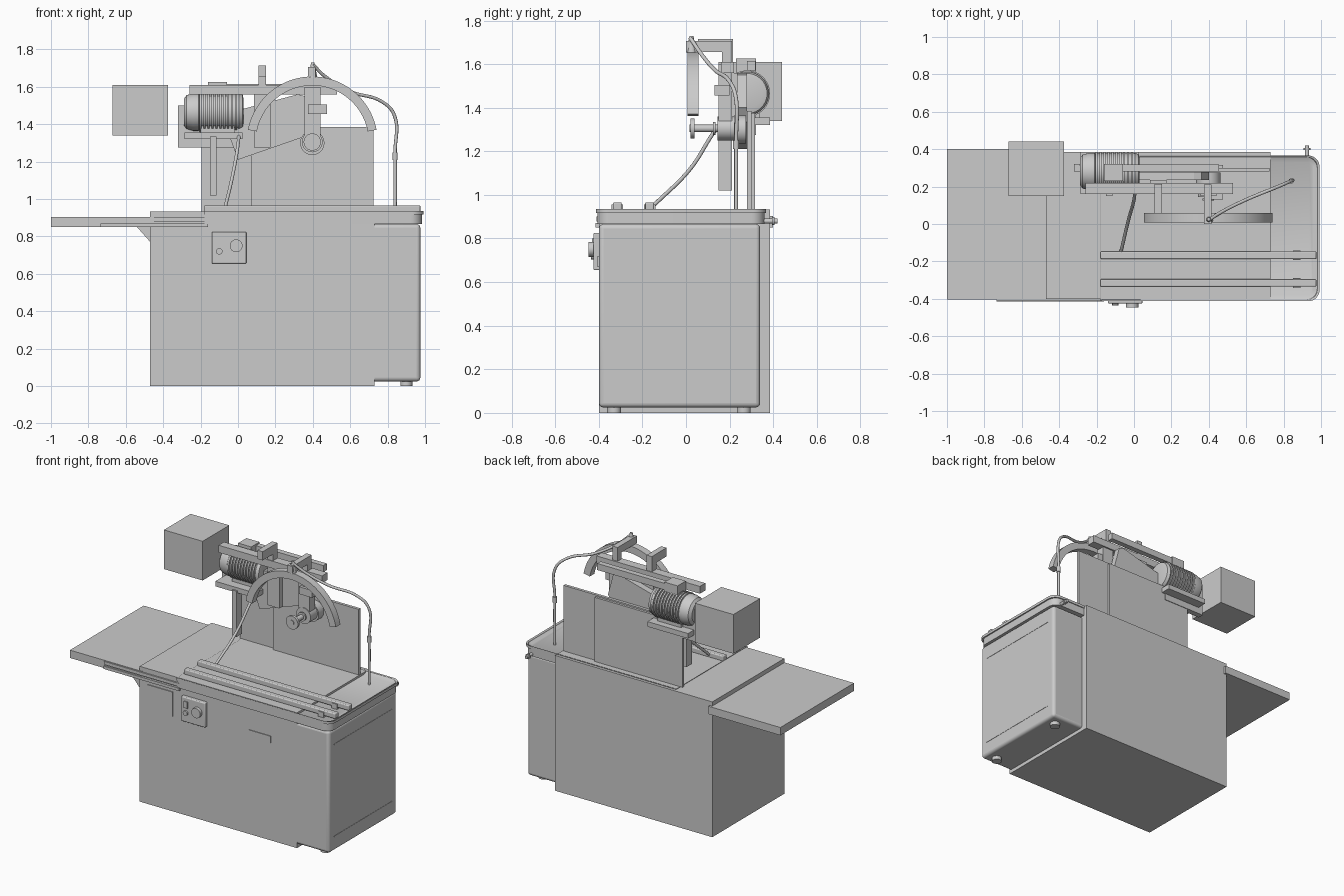
import bpy, bmesh
from math import pi, sin, cos
from mathutils import Vector, Matrix

start_cube = bpy.data.objects.get("Cube")
if start_cube:
    bpy.data.objects.remove(start_cube, do_unlink=True)

grey = bpy.data.materials.new("machine grey")
grey.use_nodes = True
grey.diffuse_color = (.6, .6, .6, 1)
grey.node_tree.nodes["Principled BSDF"].inputs["Base Color"].default_value = grey.diffuse_color


def finish(name, bm, bevel=0, smooth=False):
    """Turn a bmesh into a named object with optional bevel and smooth shading."""
    bmesh.ops.recalc_face_normals(bm, faces=bm.faces)
    mesh = bpy.data.meshes.new(name)
    bm.to_mesh(mesh)
    bm.free()
    mesh.materials.append(grey)
    obj = bpy.data.objects.new(name, mesh)
    bpy.context.collection.objects.link(obj)
    if bevel:
        modifier = obj.modifiers.new("rounded edges", 'BEVEL')
        modifier.width = bevel
        modifier.segments = 4
    if smooth or bevel:
        bpy.ops.object.select_all(action='DESELECT')
        obj.select_set(True)
        bpy.context.view_layer.objects.active = obj
        bpy.ops.object.shade_smooth_by_angle()
    return obj


def box_mesh(x, y, z):
    bm = bmesh.new()
    bmesh.ops.create_cube(bm, size=1)
    for vert in bm.verts:
        vert.co = [low + (high - low) * (c + .5) for c, (low, high) in zip(vert.co, (x, y, z))]
    return bm


def box(name, x, y, z, bevel=0):
    return finish(name, box_mesh(x, y, z), bevel)


def rod(name, start, end, radius, end_radius=None, sides=32):
    """Cylinder or cone between two points."""
    start, end = Vector(start), Vector(end)
    direction = end - start
    bm = bmesh.new()
    place = Matrix.Translation((start + end) / 2) @ direction.to_track_quat('Z', 'Y').to_matrix().to_4x4()
    bmesh.ops.create_cone(bm, cap_ends=True, segments=sides, radius1=radius,
                          radius2=radius if end_radius is None else end_radius,
                          depth=direction.length, matrix=place)
    return finish(name, bm, smooth=True)


def plate(name, outline, y, smooth=False):
    """Extrude an x-z outline from front to back."""
    bm = bmesh.new()
    face = bm.faces.new([bm.verts.new((px, y[0], pz)) for px, pz in outline])
    grown = bmesh.ops.extrude_face_region(bm, geom=[face])["geom"]
    bmesh.ops.translate(bm, vec=(0, y[1] - y[0], 0),
                        verts=[g for g in grown if isinstance(g, bmesh.types.BMVert)])
    return finish(name, bm, smooth=smooth)


def tube(name, points, radius):
    curve = bpy.data.curves.new(name, 'CURVE')
    curve.dimensions = '3D'
    curve.bevel_depth = radius
    curve.use_fill_caps = True
    spline = curve.splines.new('BEZIER')
    spline.bezier_points.add(len(points) - 1)
    for knot, point in zip(spline.bezier_points, points):
        knot.co = point
        knot.handle_left_type = knot.handle_right_type = 'AUTO'
    curve.materials.append(grey)
    obj = bpy.data.objects.new(name, curve)
    bpy.context.collection.objects.link(obj)


# Base: plain block, rounded cabinet, feet and side grooves
box("base_block", (-.47, .73), (-.4, .385), (0, .933))
box("cabinet", (0, .975), (-.399, .34), (.025, .866), .02)
for foot_y in (-.33, .265):
    rod("cabinet_foot", (.9, foot_y, 0), (.9, foot_y, .04), .032)
for line_z in (.125, .76):
    box("side_trim_line", (.97, .977), (-.345, .285), (line_z - .003, line_z + .003))

# Coolant tray with a sunken floor and thin outer lip
def tray(name, x, y, z, depth):
    bm = box_mesh(x, y, z)
    corners = [e for e in bm.edges if abs(e.verts[0].co.z - e.verts[1].co.z) > .001
               and e.verts[0].co.x > .5]
    bmesh.ops.bevel(bm, geom=corners, offset=.06, segments=8, affect='EDGES', profile=.5)
    bm.normal_update()
    top = [max(bm.faces, key=lambda f: f.calc_center_median().z)]
    bmesh.ops.inset_region(bm, faces=top, thickness=.035)
    bmesh.ops.translate(bm, verts=top[0].verts, vec=(0, 0, -depth))
    finish(name, bm, smooth=True)

tray("coolant_tray", (-.18, .983), (-.407, .36), (.866, .935), .055)
tray("tray_lip", (-.18, .992), (-.413, .366), (.918, .936), .017)
rod("drain_pipe", (.925, .33, .88), (.925, .42, .88), .011)
rod("drain_collar", (.925, .395, .88), (.925, .405, .88), .018)

# Two guide bars with clamps across the table
for bar_y in (-.315, -.167):
    box("guide_bar", (-.18, .975), (bar_y - .02, bar_y + .02), (.93, .966), .006)
    box("bar_clamp", (.85, .89), (bar_y - .026, bar_y + .026), (.88, .955))

# Side table, its rail and brace
box("side_table", (-1, -.45), (-.403, .4), (.85, .904))
box("table_rail", (-.735, -.16), (-.415, -.39), (.85, .87))
box("table_rail_top", (-.735, -.16), (-.41, -.39), (.878, .9))
plate("table_brace", [(-.54, .85), (-.46, .85), (-.46, .76)], (-.39, -.36))

# Front fittings
box("access_panel", (-.41, -.215), (-.406, -.39), (.655, .825))
box("control_box", (-.14, .045), (-.425, -.39), (.655, .825), .006)
rod("control_knob", (-.01, -.42, .75), (-.01, -.447, .75), .034)
box("power_switch", (-.115, -.085), (-.432, -.42), (.755, .8))
rod("stop_button", (-.1, -.42, .72), (-.1, -.435, .72), .017)
box("label_plate", (.365, .53), (-.405, -.395), (.67, .72))

# Back splash panels
box("right_splash_panel", (.07, .725), (.28, .3), (.93, 1.385))
box("left_splash_panel", (-.195, .475), (.3, .316), (.93, 1.375))

# Arm bars, post and cross bars
box("front_arm", (-.26, .53), (.16, .22), (1.56, 1.61))
box("rear_arm", (-.15, .455), (.28, .318), (1.57, 1.615))
box("hanging_post", (-.15, -.115), (.15, .21), (1.02, 1.335))
box("short_cross_bar", (.11, .15), (.055, .215), (1.655, 1.715))
box("cross_bar_riser", (.11, .15), (.165, .215), (1.6, 1.66))
box("guard_cross_bar", (.375, .415), (0, .21), (1.655, 1.705))
box("guard_riser", (.375, .415), (.165, .21), (1.6, 1.66))

# Drive: motor plates, lathed finned motor, counterweight, belt guard
box("motor_base", (-.285, .025), (.16, .385), (1.32, 1.355))
box("motor_back_plate", (-.32, 0), (.28, .32), (1.275, 1.5))
box("motor_foot", (-.2, -.02), (.22, .34), (1.35, 1.39))
profile = [(-.29, 0), (-.29, .07), (-.275, .09), (-.24, .1), (-.21, .1)]
for i in range(10):
    fin_x = -.205 + i * .021
    profile += [(fin_x, .096), (fin_x, .106), (fin_x + .011, .106), (fin_x + .011, .096)]
profile += [(.005, .1), (.025, .092), (.03, .07), (.03, 0)]
motor_mesh = bmesh.new()
ring = [motor_mesh.verts.new((px, .28, 1.465 + r)) for px, r in profile]
edges = [motor_mesh.edges.new(pair) for pair in zip(ring, ring[1:])]
bmesh.ops.spin(motor_mesh, geom=ring + edges, cent=(0, .28, 1.465), axis=(1, 0, 0),
               angle=2 * pi, steps=40, use_merge=True)
bmesh.ops.remove_doubles(motor_mesh, verts=motor_mesh.verts, dist=.0005)
finish("motor", motor_mesh, smooth=True)
box("motor_terminal_box", (-.16, -.06), (.23, .32), (1.55, 1.625))
box("counterweight_box", (-.67, -.375), (.15, .44), (1.34, 1.61))
plate("belt_guard", [(-.04, 1.32), (0, 1.21), (.36, 1.335), (.4, 1.4), (.36, 1.55),
                     (.32, 1.56), (.02, 1.48)], (.235, .279))
box("guard_support", (.085, .175), (.2, .235), (1.275, 1.56))

# Spindle head with flanged shaft
box("spindle_column", (.355, .44), (.15, .21), (1.34, 1.6))
box("head_block", (.375, .475), (.13, .2), (1.455, 1.505))
rod("spindle_housing", (.397, .145, 1.305), (.397, .23, 1.305), .055)
rod("pulley", (.397, .22, 1.3), (.397, .275, 1.3), .065)
rod("spindle_shaft", (.397, .015, 1.305), (.397, .2, 1.305), .017)
rod("front_flange", (.397, .02, 1.305), (.397, .038, 1.305), .046)
rod("rear_flange", (.397, .125, 1.305), (.397, .135, 1.305), .03)

# Arched wheel guard
steps = [pi * (.06 + .88 * i / 40) for i in range(41)]
arch = [(.397 + r * cos(a), 1.305 + r * sin(a))
        for r, sweep in ((.35, steps), (.302, steps[::-1])) for a in sweep]
plate("wheel_guard_arch", arch, (.008, .058), smooth=True)

# Coolant pipe with nozzle and fitting, and the curved lever
tube("coolant_pipe", [(.4, .02, 1.72), (.46, .06, 1.66), (.6, .13, 1.575), (.77, .2, 1.52),
                      (.835, .228, 1.45), (.84, .23, 1.25), (.84, .23, .88)], .009)
rod("pipe_fitting", (.84, .23, 1.21), (.84, .23, 1.25), .014)
rod("coolant_nozzle", (.4, .025, 1.65), (.4, .025, 1.73), .024, .009)
tube("feed_lever", [(-.07, -.15, .95), (-.03, .02, 1.12), (0, .13, 1.29), (.005, .17, 1.34)], .009)
